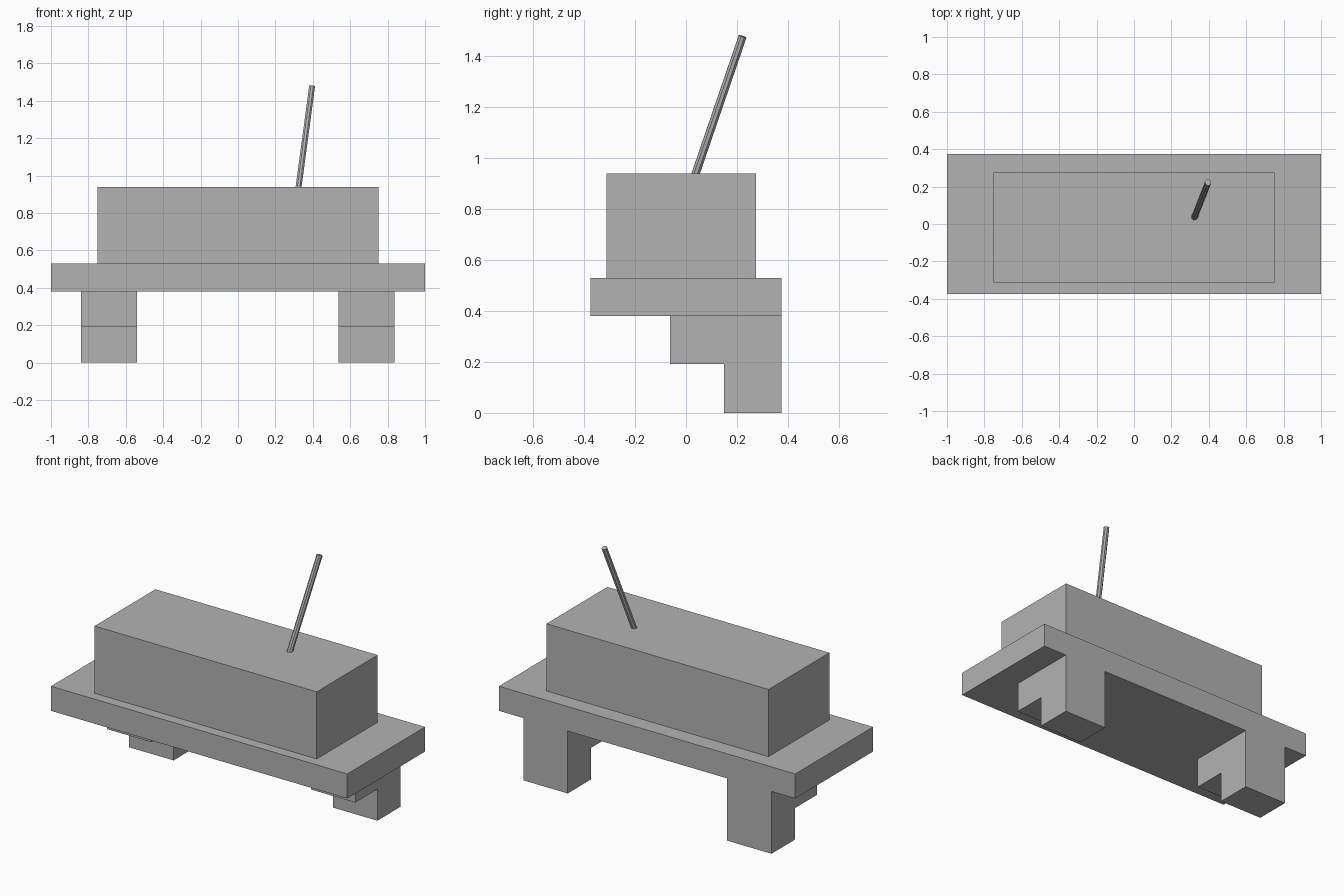
import bpy
import bmesh
from mathutils import Vector

if "Cube" in bpy.data.objects:
    bpy.data.objects.remove(bpy.data.objects["Cube"], do_unlink=True)

GREY = (0.45, 0.45, 0.45, 1.0)
grey = bpy.data.materials.new("plain_grey")
grey.use_nodes = True
grey.diffuse_color = GREY
grey.node_tree.nodes["Principled BSDF"].inputs["Base Color"].default_value = GREY


def finish(name, bm):
    bmesh.ops.recalc_face_normals(bm, faces=bm.faces)
    mesh = bpy.data.meshes.new(name)
    bm.to_mesh(mesh)
    bm.free()
    mesh.materials.append(grey)
    obj = bpy.data.objects.new(name, mesh)
    bpy.context.collection.objects.link(obj)
    return obj


def extrude_side_profile(name, profile, x0, x1):
    """Sweep a (y, z) outline from x0 to x1."""
    bm = bmesh.new()
    face = bm.faces.new([bm.verts.new((x0, y, z)) for y, z in profile])
    swept = bmesh.ops.extrude_face_region(bm, geom=[face])["geom"]
    verts = [v for v in swept if isinstance(v, bmesh.types.BMVert)]
    bmesh.ops.translate(bm, verts=verts, vec=(x1 - x0, 0, 0))
    return finish(name, bm)


def block(name, x0, x1, y0, y1, z0, z1):
    outline = [(y0, z0), (y1, z0), (y1, z1), (y0, z1)]
    return extrude_side_profile(name, outline, x0, x1)


def rod(name, start, end, radius, sides):
    start, end = Vector(start), Vector(end)
    axis = end - start
    bm = bmesh.new()
    bmesh.ops.create_cone(bm, cap_ends=True, segments=sides, radius1=radius,
                          radius2=radius, depth=axis.length)
    obj = finish(name, bm)
    obj.location = (start + end) / 2
    obj.rotation_euler = axis.to_track_quat('Z', 'Y').to_euler()
    return obj


# Wide slab with the main body on top
block("base_slab", -1, 1, -0.375, 0.375, 0.38, 0.53)
block("main_body", -0.75, 0.75, -0.312, 0.275, 0.53, 0.94)

# Stepped legs, flush with the back of the slab
step = [(0.375, 0), (0.375, 0.38), (-0.063, 0.38),
        (-0.063, 0.192), (0.15, 0.192), (0.15, 0)]
for name, x in (("right_leg", -0.84), ("left_leg", 0.536)):
    extrude_side_profile(name, step, x, x + 0.3)

# Leaning rod rising from the body
rod("antenna", (0.32, 0.028, 0.91), (0.396, 0.222, 1.477), 0.017, 8)
